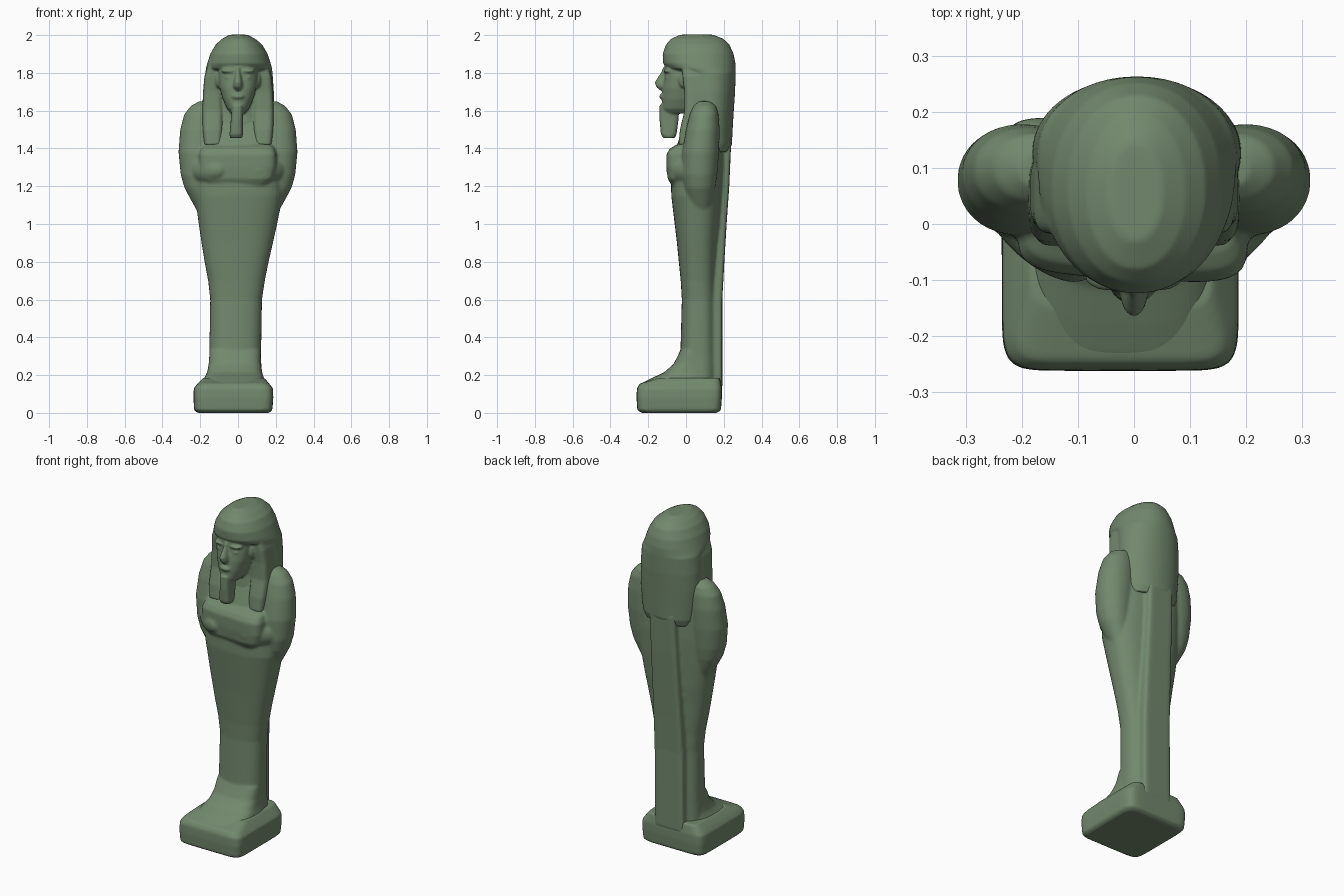
import bpy, bmesh, math
from mathutils import Matrix, Vector, Euler

stone = bpy.data.materials.new("green_stone")
stone.diffuse_color = (0.17, 0.25, 0.155, 1)


def loft(bm, rings, n=2.0, seg=48, turn=0.0):
    """Stack of superellipse rings, each (z, x0, x1, y0, y1), capped."""
    loops = []
    for z, x0, x1, y0, y1 in rings:
        loop = []
        for i in range(seg):
            a = 2 * math.pi * i / seg
            c, s = math.cos(a), math.sin(a)
            u = math.copysign(abs(c) ** (2 / n), c)
            v = math.copysign(abs(s) ** (2 / n), s)
            p = Vector(((x0 + x1) / 2 + u * (x1 - x0) / 2,
                        (y0 + y1) / 2 + v * (y1 - y0) / 2, z))
            p.rotate(Euler((0, 0, turn)))
            loop.append(bm.verts.new(p))
        loops.append(loop)
    for lo, hi in zip(loops, loops[1:]):
        for i in range(seg):
            j = (i + 1) % seg
            bm.faces.new((lo[i], lo[j], hi[j], hi[i]))
    bm.faces.new(loops[0][::-1])
    bm.faces.new(loops[-1])


def ball(bm, pos, radii, rot=(0, 0, 0)):
    m = (Matrix.Translation(pos) @ Euler(rot).to_matrix().to_4x4()
         @ Matrix.Diagonal((*radii, 1)))
    bmesh.ops.create_uvsphere(bm, u_segments=32, v_segments=20, radius=1, matrix=m)


def mirrored(rings, s):
    return [(z, min(s * a, s * b), max(s * a, s * b), y0, y1) for z, a, b, y0, y1 in rings]


def finish(bm, name, voxel=0.008, passes=5):
    """Fuse overlapping volumes into one worn, softly carved surface."""
    bmesh.ops.recalc_face_normals(bm, faces=bm.faces[:])
    me = bpy.data.meshes.new(name)
    bm.to_mesh(me)
    bm.free()
    me.materials.append(stone)
    ob = bpy.data.objects.new(name, me)
    bpy.context.collection.objects.link(ob)
    r = ob.modifiers.new("fuse", 'REMESH')
    r.mode = 'VOXEL'
    r.voxel_size = voxel
    r.use_smooth_shade = True
    s = ob.modifiers.new("soften", 'SMOOTH')
    s.factor = 0.5
    s.iterations = passes
    return ob


# plinth
bm = bmesh.new()
loft(bm, [(0.0, -0.215, 0.165, -0.235, 0.165),
          (0.015, -0.232, 0.182, -0.258, 0.185),
          (0.08, -0.236, 0.187, -0.262, 0.19),
          (0.13, -0.234, 0.185, -0.26, 0.19),
          (0.155, -0.215, 0.165, -0.245, 0.185),
          (0.185, -0.185, 0.14, -0.15, 0.18)], n=9, seg=64)
finish(bm, "plinth")

# wrapped body: legs and torso
bm = bmesh.new()
loft(bm, [(0.12, -0.16, 0.13, -0.03, 0.165),
          (0.30, -0.152, 0.122, -0.03, 0.165),
          (0.60, -0.147, 0.127, -0.022, 0.16),
          (0.70, -0.158, 0.142, -0.028, 0.16),
          (0.80, -0.177, 0.162, -0.038, 0.165),
          (0.90, -0.193, 0.185, -0.048, 0.17),
          (1.00, -0.208, 0.207, -0.06, 0.18),
          (1.15, -0.228, 0.238, -0.078, 0.19),
          (1.30, -0.23, 0.235, -0.08, 0.20),
          (1.44, -0.22, 0.22, -0.04, 0.20),
          (1.58, -0.19, 0.19, 0.01, 0.20)], n=2.5)

# feet
loft(bm, [(0.12, -0.203, 0.155, -0.25, 0.14),
          (0.155, -0.198, 0.15, -0.24, 0.14),
          (0.185, -0.178, 0.137, -0.18, 0.14),
          (0.215, -0.163, 0.128, -0.115, 0.14),
          (0.26, -0.155, 0.122, -0.065, 0.14),
          (0.33, -0.15, 0.12, -0.03, 0.14)], n=3)

# back pillar
loft(bm, [(0.12, -0.11, 0.085, 0.08, 0.192),
          (0.60, -0.105, 0.085, 0.08, 0.192),
          (0.80, -0.10, 0.085, 0.08, 0.203),
          (1.00, -0.095, 0.085, 0.08, 0.215),
          (1.20, -0.09, 0.085, 0.08, 0.229),
          (1.45, -0.085, 0.085, 0.08, 0.24)], n=9)

# upper arms and elbows
arm = [(1.04, 0.12, 0.20, 0.04, 0.12),
       (1.12, 0.12, 0.245, 0.01, 0.14),
       (1.19, 0.11, 0.283, -0.01, 0.155),
       (1.26, 0.10, 0.303, -0.02, 0.165),
       (1.38, 0.09, 0.315, -0.02, 0.175),
       (1.50, 0.09, 0.306, 0.0, 0.178),
       (1.58, 0.09, 0.285, 0.02, 0.172),
       (1.625, 0.10, 0.25, 0.04, 0.16),
       (1.65, 0.12, 0.205, 0.065, 0.13)]
for side in (-1, 1):
    loft(bm, mirrored(arm, side), n=2.1)
    ball(bm, (side * 0.17, -0.005, 1.285), (0.13, 0.062, 0.072), (0, 0, side * 0.75))

# crossed forearms on the chest
loft(bm, [(1.20, -0.15, 0.15, -0.07, 0.08),
          (1.24, -0.19, 0.19, -0.092, 0.08),
          (1.30, -0.205, 0.205, -0.098, 0.08),
          (1.37, -0.205, 0.205, -0.098, 0.08),
          (1.40, -0.195, 0.195, -0.08, 0.08),
          (1.42, -0.18, 0.18, -0.045, 0.08)], n=4.5, turn=-0.06)
finish(bm, "wrapped_body")

# headdress: rounded cap and long back
bm = bmesh.new()
loft(bm, [(1.38, -0.14, 0.15, 0.10, 0.225),
          (1.42, -0.165, 0.175, 0.03, 0.243),
          (1.50, -0.178, 0.188, 0.0, 0.247),
          (1.60, -0.182, 0.192, 0.0, 0.253),
          (1.70, -0.181, 0.19, -0.01, 0.26),
          (1.80, -0.173, 0.183, -0.03, 0.263),
          (1.825, -0.17, 0.18, -0.10, 0.263),
          (1.85, -0.163, 0.173, -0.121, 0.262),
          (1.90, -0.147, 0.157, -0.124, 0.252),
          (1.95, -0.118, 0.128, -0.106, 0.23),
          (1.98, -0.085, 0.092, -0.08, 0.198),
          (2.002, -0.045, 0.05, -0.03, 0.145)], n=2.1)

# lappets hanging over the shoulders
lappet = [(1.42, 0.085, 0.18, -0.04, 0.12),
          (1.50, 0.08, 0.188, -0.032, 0.12),
          (1.60, 0.08, 0.189, -0.008, 0.12),
          (1.70, 0.085, 0.185, -0.008, 0.12),
          (1.78, 0.09, 0.178, -0.018, 0.12),
          (1.86, 0.08, 0.155, -0.02, 0.12)]
for side in (-1, 1):
    loft(bm, mirrored(lappet, side), n=4)

# face with nose, cheeks, lips and ears
loft(bm, [(1.585, -0.035, 0.035, -0.115, 0.04),
          (1.61, -0.058, 0.058, -0.128, 0.05),
          (1.66, -0.08, 0.08, -0.128, 0.06),
          (1.72, -0.097, 0.097, -0.124, 0.06),
          (1.78, -0.104, 0.104, -0.115, 0.06),
          (1.86, -0.10, 0.10, -0.112, 0.06)], n=2.2)
loft(bm, [(1.705, -0.012, 0.012, -0.135, -0.08),
          (1.725, -0.026, 0.026, -0.158, -0.08),
          (1.75, -0.023, 0.023, -0.166, -0.08),
          (1.80, -0.013, 0.013, -0.134, -0.08),
          (1.83, -0.01, 0.01, -0.122, -0.08)], n=2)
ball(bm, (0, -0.12, 1.675), (0.035, 0.022, 0.016))
for side in (-1, 1):
    ball(bm, (side * 0.045, -0.09, 1.81), (0.045, 0.03, 0.012))
    ball(bm, (side * 0.045, -0.088, 1.775), (0.028, 0.024, 0.013))
    ball(bm, (side * 0.105, -0.01, 1.765), (0.018, 0.03, 0.045))

# beard
loft(bm, [(1.455, -0.042, 0.022, -0.12, -0.06),
          (1.475, -0.045, 0.026, -0.133, -0.05),
          (1.55, -0.038, 0.026, -0.14, -0.04),
          (1.63, -0.032, 0.028, -0.14, -0.04)], n=3)

# throat behind the beard
loft(bm, [(1.43, -0.10, 0.10, -0.02, 0.10),
          (1.62, -0.09, 0.09, 0.0, 0.10)], n=3)
finish(bm, "head_and_headdress", voxel=0.006, passes=4)
